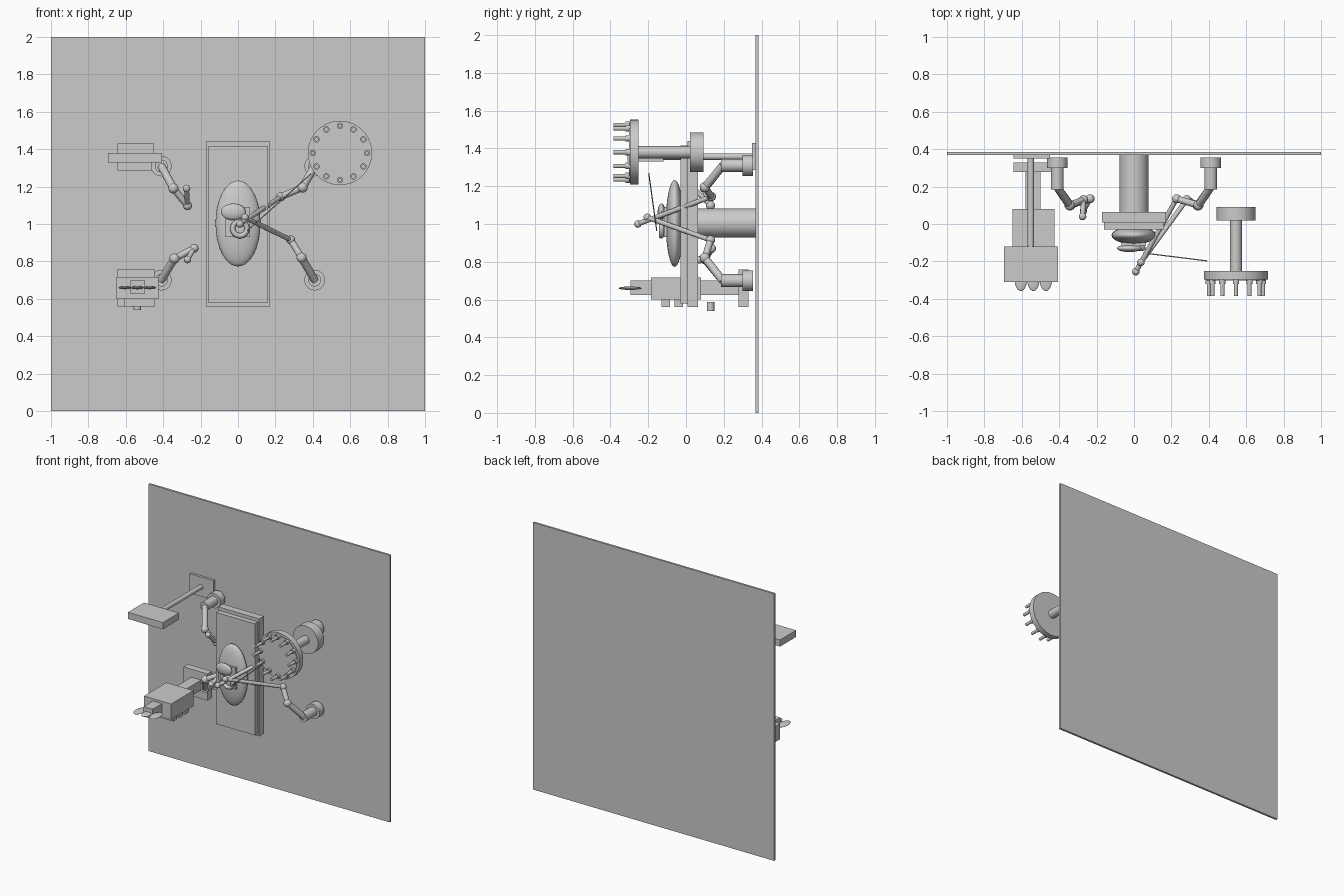
import bpy, math
from mathutils import Vector

if "Cube" in bpy.data.objects:
    bpy.data.objects.remove(bpy.data.objects["Cube"])


def smooth(o):
    bpy.context.view_layer.objects.active = o
    bpy.ops.object.shade_smooth_by_angle(angle=math.radians(35))


def box(name, x0, x1, y0, y1, z0, z1):
    bpy.ops.mesh.primitive_cube_add(size=1, location=((x0 + x1) / 2, (y0 + y1) / 2, (z0 + z1) / 2))
    o = bpy.context.object
    o.name = name
    o.scale = (x1 - x0, y1 - y0, z1 - z0)
    bpy.ops.object.transform_apply(location=False, rotation=False, scale=True)
    return o


def rod(name, a, b, r, sides=32):
    a, b = Vector(a), Vector(b)
    d = b - a
    bpy.ops.mesh.primitive_cylinder_add(vertices=sides, radius=r, depth=d.length, location=(a + b) / 2,
                                        rotation=d.to_track_quat('Z', 'Y').to_euler())
    o = bpy.context.object
    o.name = name
    smooth(o)
    return o


def ball(name, c, r):
    r = (r, r, r) if isinstance(r, float) else r
    bpy.ops.mesh.primitive_uv_sphere_add(segments=32, ring_count=16, radius=1, location=c)
    o = bpy.context.object
    o.name = name
    o.scale = r
    bpy.ops.object.transform_apply(location=False, rotation=False, scale=True)
    smooth(o)
    return o


# Wall panel
box("wall_panel", -1, 1, 0.369, 0.385, 0, 2)

# Operating table mounted on a pedestal
rod("table_pedestal", (0, 0.06, 1.005), (0, 0.37, 1.005), 0.077, 48)
box("table_frame", -0.17, 0.17, 0.008, 0.063, 0.56, 1.44)
box("table_pad", -0.16, 0.16, -0.03, 0.008, 0.58, 1.415)

# Torso with an open area and organs
ball("torso", (0, -0.06, 1.003), (0.12, 0.047, 0.23))
box("drape", -0.067, 0.063, -0.117, -0.1, 0.93, 1.09)
ball("large_organ", (-0.025, -0.13, 1.065), (0.066, 0.02, 0.044))
bpy.ops.mesh.primitive_torus_add(major_radius=0.038, minor_radius=0.014, major_segments=32, minor_segments=12,
                                 location=(0.01, -0.13, 0.975), rotation=(math.pi / 2, 0, 0))
bpy.context.object.name = "coiled_organ"
smooth(bpy.context.object)

# Four jointed arms: side, base height, joints after the base, tool flag
arms = [
    ("upper_left", -0.41, 1.31, [(-0.345, 0.10, 1.19), (-0.27, 0.13, 1.098), (-0.275, 0.04, 1.19)], False),
    ("lower_left", -0.41, 0.70, [(-0.34, 0.10, 0.815), (-0.235, 0.135, 0.87), (-0.27, 0.07, 0.81)], False),
    ("upper_right", 0.41, 1.31, [(0.345, 0.10, 1.195), (0.228, 0.135, 1.145), (0.01, -0.255, 1.0)], True),
    ("lower_right", 0.41, 0.70, [(0.34, 0.10, 0.82), (0.282, 0.13, 0.915), (0.037, -0.205, 1.035)], True),
]
for n, x, z, joints, tool in arms:
    rod(n + "_arm_base", (x, 0.299, z), (x, 0.355, z), 0.055)
    rod(n + "_arm_shoulder", (x, 0.185, z), (x, 0.30, z), 0.034)
    pts = [(x, 0.195, z)] + joints
    for i, r in enumerate((0.021, 0.018, 0.013)):
        rod(f"{n}_arm_link_{i}", pts[i], pts[i + 1], r, 24)
        ball(f"{n}_arm_joint_{i}", pts[i + 1], (0.027, 0.024, 0.02)[i])

# Camera cable
rod("thin_probe", (0.05, -0.155, 0.965), (0.39, -0.197, 1.268), 0.003, 8)

# Rotating tool carousel
cx, cz = 0.545, 1.38
rod("carousel_motor", (cx, 0.02, cz), (cx, 0.092, cz), 0.104, 48)
rod("carousel_shaft", (cx, -0.26, cz), (cx, 0.03, cz), 0.032)
rod("carousel_disc", (cx, -0.296, cz), (cx, -0.252, cz), 0.172, 64)
rod("carousel_face", (cx, -0.302, cz), (cx, -0.29, cz), 0.155, 64)
for i in range(12):
    a = i * math.tau / 12
    px, pz = cx + 0.145 * math.cos(a), cz + 0.145 * math.sin(a)
    rod(f"tool_collar_{i}", (px, -0.32, pz), (px, -0.296, pz), 0.017, 20)
    rod(f"tool_pin_{i}", (px, -0.385, pz), (px, -0.30, pz), 0.011, 20)

# Instrument shelf on a long bracket
box("shelf_mount", -0.645, -0.45, 0.35, 0.371, 1.285, 1.43)
rod("shelf_bracket", (-0.552, -0.13, 1.357), (-0.552, 0.36, 1.357), 0.017)
box("shelf_tray", -0.695, -0.405, -0.31, -0.12, 1.33, 1.38)

# Supply unit with a gripper
box("supply_mount", -0.645, -0.447, 0.277, 0.33, 0.56, 0.76)
box("supply_neck", -0.58, -0.5, 0.07, 0.28, 0.625, 0.70)
box("supply_box", -0.65, -0.425, -0.185, 0.08, 0.60, 0.717)
box("gripper_base", -0.575, -0.50, -0.295, -0.18, 0.625, 0.70)
for i in range(3):
    ball(f"gripper_finger_{i}", (-0.605 + 0.067 * i, -0.297, 0.66), (0.033, 0.061, 0.009))
    y = -0.108 + 0.07 * i
    box(f"supply_cleat_{i}", -0.61, -0.445, y - 0.023, y + 0.023, 0.56, 0.601)
rod("supply_nozzle", (-0.538, 0.13, 0.54), (-0.538, 0.13, 0.588), 0.02)
